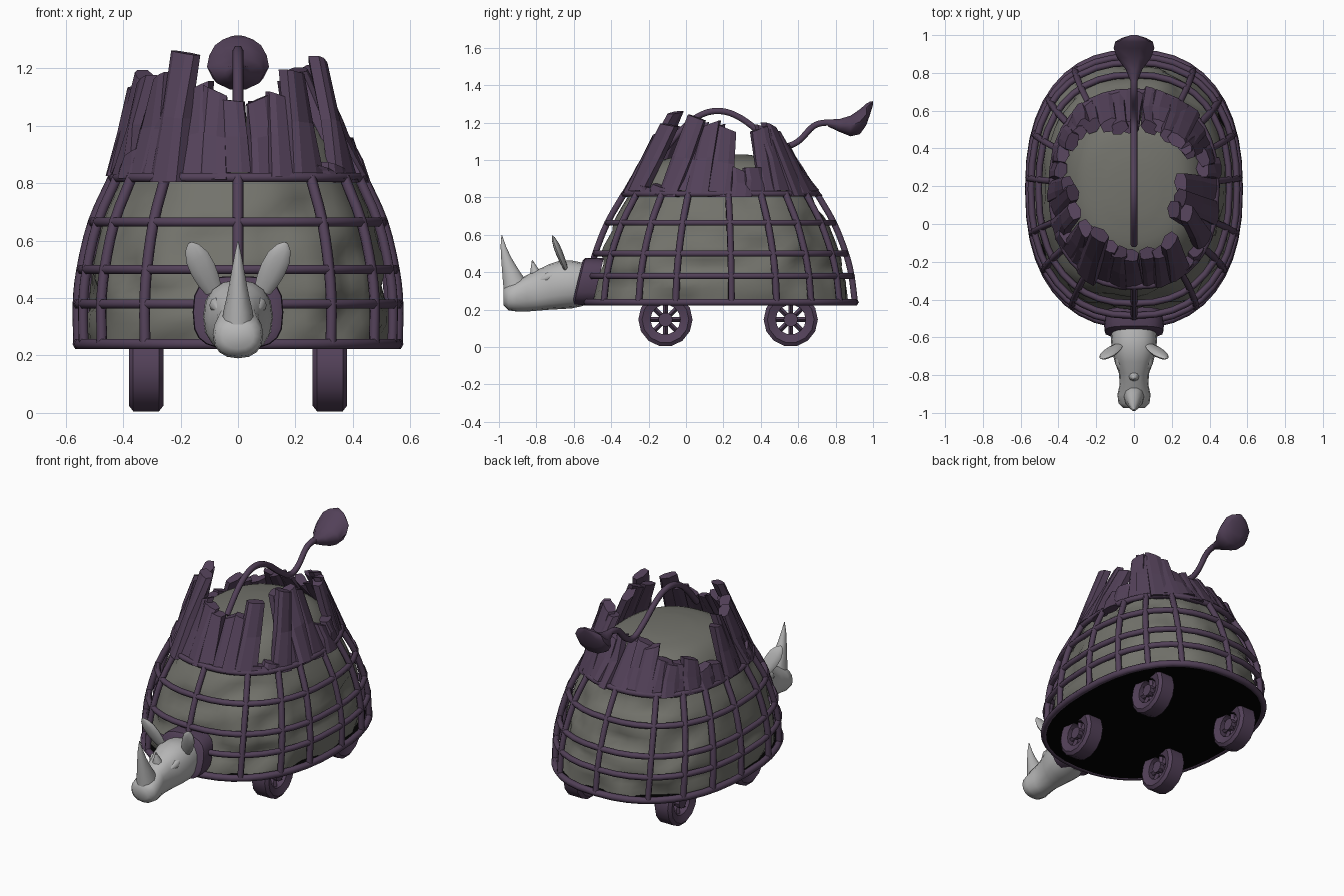
import bpy, bmesh, math, random
from mathutils import Vector, Matrix, noise

random.seed(4)
if "Cube" in bpy.data.objects:
    bpy.data.objects.remove(bpy.data.objects["Cube"], do_unlink=True)


def material(name, rgb):
    m = bpy.data.materials.new(name)
    m.use_nodes = True
    m.diffuse_color = (*rgb, 1)
    m.node_tree.nodes["Principled BSDF"].inputs["Base Color"].default_value = (*rgb, 1)
    return m


PURPLE = material("dark purple wood", (0.085, 0.052, 0.098))
CLOTH = material("grey cloth", (0.17, 0.17, 0.148))
PALE = material("pale grey", (0.47, 0.47, 0.47))
BLACK = material("black", (0, 0, 0))
X, Y, Z = Vector((1, 0, 0)), Vector((0, 1, 0)), Vector((0, 0, 1))
MID = 0.185  # y of the hull centre


def finish(name, bm, mat, smooth=None):
    bmesh.ops.recalc_face_normals(bm, faces=bm.faces)
    me = bpy.data.meshes.new(name)
    bm.to_mesh(me)
    bm.free()
    me.materials.append(mat)
    ob = bpy.data.objects.new(name, me)
    bpy.context.collection.objects.link(ob)
    if smooth:
        bpy.ops.object.select_all(action='DESELECT')
        ob.select_set(True)
        bpy.context.view_layer.objects.active = ob
        bpy.ops.object.shade_smooth_by_angle(angle=math.radians(smooth))
    return ob


def skin(bm, rings, closed=False):
    """Bridge equal point rings; cap the ends unless the loop is closed."""
    vs = [[bm.verts.new(p) for p in r] for r in rings]
    n = len(vs[0])
    for i in range(len(vs) if closed else len(vs) - 1):
        a, b = vs[i], vs[(i + 1) % len(vs)]
        for k in range(n):
            bm.faces.new((a[k], a[(k + 1) % n], b[(k + 1) % n], b[k]))
    if not closed:
        bm.faces.new(vs[0])
        bm.faces.new(vs[-1])


def loft(name, rings, mat, smooth=50):
    bm = bmesh.new()
    skin(bm, rings)
    return finish(name, bm, mat, smooth)


def oval(c, u, v, n=14, p=2.0):
    """Superellipse ring around c, spanned by half axes u and v."""
    def f(t):
        return math.copysign(abs(t) ** (2 / p), t)
    return [Vector(c) + u * f(math.cos(a)) + v * f(math.sin(a))
            for a in (2 * math.pi * k / n for k in range(n))]


def tube(name, pts, r, cyclic=False):
    cu = bpy.data.curves.new(name, 'CURVE')
    cu.dimensions = '3D'
    cu.bevel_depth, cu.bevel_resolution, cu.use_fill_caps = r, 1, True
    sp = cu.splines.new('POLY')
    sp.points.add(len(pts) - 1)
    for q, p in zip(sp.points, pts):
        q.co = (*p, 1)
    sp.use_cyclic_u = cyclic
    cu.materials.append(PURPLE)
    ob = bpy.data.objects.new(name, cu)
    bpy.context.collection.objects.link(ob)


def smooth_path(pts, steps=5):
    """Catmull-Rom points through a short path."""
    p = [Vector(q) for q in pts]
    p = [2 * p[0] - p[1]] + p + [2 * p[-1] - p[-2]]
    out = []
    for a, b, c, d in zip(p, p[1:], p[2:], p[3:]):
        for i in range(steps):
            t = i / steps
            out.append(0.5 * (2 * b + (c - a) * t + (2 * a - 5 * b + 4 * c - d) * t * t
                              + (3 * b - a - 3 * c + d) * t ** 3))
    return out + [p[-2]]


def hull_point(deg, z, rx, ry):
    """Point on the hull outline; 0 degrees is the front, 90 is +x."""
    a = math.radians(deg)
    s, c = math.sin(a), math.cos(a)
    k = 2 / 2.35
    return Vector((rx * math.copysign(abs(s) ** k, s),
                   MID - ry * math.copysign(abs(c) ** k, c), z))


# Cage: horizontal hoops and upright ribs
LEVELS = [(0.24, 0.556, 0.718), (0.38, 0.558, 0.70), (0.50, 0.545, 0.67),
          (0.665, 0.505, 0.605), (0.82, 0.435, 0.515)]
for i, lv in enumerate(LEVELS):
    tube(f"cage_hoop_{i}", [hull_point(d, *lv) for d in range(0, 360, 9)],
         0.021 if i == 0 else 0.018, True)
side = [32, 56, 74, 93, 111, 129, 150]
for i, d in enumerate([0, 180] + side + [-s for s in side]):
    tube(f"cage_rib_{i}", smooth_path([hull_point(d, *lv) for lv in LEVELS], 3), 0.019)

# Rumpled cloth shell inside the cage, closed over the top
profile = smooth_path([(z, x - 0.025, y - 0.025) for z, x, y in LEVELS]
                      + [(0.93, 0.355, 0.42), (1.0, 0.27, 0.32), (1.03, 0.12, 0.14)], 4)
rings = []
for z, rx, ry in profile:
    ring = []
    for d in range(0, 360, 6):
        p = hull_point(d, z, rx, ry)
        fold = noise.noise(Vector((p.x * 5, p.y * 5, p.z * 8)))
        s = 0.975 + 0.11 * min(fold, 0.15) if z < 0.83 else 0.985
        ring.append(Vector((p.x * s, MID + (p.y - MID) * s, z)))
    rings.append(ring)
loft("cloth_shell", rings, CLOTH, 60)

# Dark underside
loft("floor", [[hull_point(d, z, 0.555, 0.717) for d in range(0, 360, 9)]
               for z in (0.224, 0.236)], BLACK)

# Broken plank palisade: plank top height every 15 degrees from the front
TOPS = [1.10, 1.10, 1.2, 0.86, 1.22, 1.20, 1.18, 0.96, 1.17, 1.18, 1.15, 1.08,
        1.08, 1.06, 1.0, 0.97, 1.0, 0.93, 1.14, 1.17, 0.9, 1.18, 1.24, 1.13]
bm = bmesh.new()
for i in range(36):
    deg = i * 10 + random.uniform(-1.5, 1.5)
    top = TOPS[int(deg / 15 + 0.5) % 24] + random.uniform(-0.015, 0.015)
    out = random.uniform(-0.012, 0.014)
    w = random.uniform(0.052, 0.066)
    skew, tilt = random.uniform(-0.012, 0.012), random.uniform(-0.02, 0.02)
    foot = random.uniform(0.8, 0.84)
    # planks at the back and on the left side lean further in
    back = max(0, -math.cos(math.radians(deg))) ** 3
    inward = Vector((-0.09 if 65 < deg < 100 else 0, 0.045 - 0.16 * back, 0))
    rings = []
    for t in (0, 0.5, 1):
        z = foot + (top - foot) * t
        f = (z - 0.81) / 0.4
        c = hull_point(deg, z, 0.425 - 0.1 * f + out, 0.505 - 0.165 * f + out) + inward * f
        n = Vector((c.x / 0.19, (c.y - MID) / 0.26, 0)).normalized()
        n = Matrix.Rotation(random.uniform(-0.25, 0.25), 3, 'Z') @ n
        u = Vector((-n.y, n.x, 0))
        wide = w * (1 - 0.25 * t)
        rings.append([c + u * (a * wide + skew * t) + n * b * 0.025 + Z * a * tilt * t
                      for a, b in ((-1, -1), (0.1, -1.6), (1, -1), (1, 0.6),
                                   (0.4, 1), (-0.6, 1), (-1, 0.5))])
    skin(bm, rings)
finish("plank_palisade", bm, PURPLE)

# Arched spine running back into the tail, with a leaf shaped tuft
tube("spine_and_tail", smooth_path([(0, -0.11, 1.06), (0, 0.0, 1.185), (0, 0.1, 1.25),
     (0, 0.2, 1.26), (0, 0.3, 1.22), (0, 0.42, 1.13), (0, 0.52, 1.075), (0, 0.6, 1.1),
     (0, 0.68, 1.18), (0, 0.75, 1.2), (0, 0.81, 1.19)]), 0.019)
loft("tail_tuft", [oval((0, y, z), X * w, Z * h, 10) for y, z, w, h in
     [(0.76, 1.198, 0.02, 0.02), (0.82, 1.185, 0.045, 0.036), (0.88, 1.182, 0.09, 0.058),
      (0.93, 1.205, 0.108, 0.07), (0.965, 1.245, 0.1, 0.06), (0.985, 1.28, 0.065, 0.035),
      (1.0, 1.305, 0.015, 0.01)]], PURPLE)


# Spoked wheels
def wheel(name, x, y):
    bm = bmesh.new()
    section = [(-0.06, 0.125), (-0.045, 0.145), (0.045, 0.145), (0.06, 0.125),
               (0.045, 0.08), (-0.045, 0.08)]
    rings = []
    for k in range(14):
        a = 2 * math.pi * k / 14
        d = Vector((0, math.cos(a), math.sin(a)))
        rings.append([X * s + d * r for s, r in section])
    skin(bm, rings, True)
    skin(bm, [oval((s, 0, 0), Y * 0.038, Z * 0.038, 10) for s in (-0.05, 0.05)])
    for k in range(8):
        a = math.pi * k / 4
        d = Vector((0, math.cos(a), math.sin(a)))
        skin(bm, [oval(d * r, X * 0.03, d.cross(X) * 0.015, 6) for r in (0.02, 0.095)])
    finish(name, bm, PURPLE, 35).location = (x, y, 0.147)


for sx, sn in ((-1, "right"), (1, "left")):
    wheel(f"front_{sn}_wheel", sx * 0.32, -0.11)
    wheel(f"back_{sn}_wheel", sx * 0.32, 0.56)

# Collar joining the head to the hull, leaning back with the cage
lean = Z * 0.125 + Y * 0.03
loft("neck_collar", [oval((0, y, 0.35), X * w, lean * h, 20, 3) for y, w, h in
     [(-0.47, 0.15, 1), (-0.54, 0.158, 1.02), (-0.57, 0.155, 1), (-0.58, 0.135, 0.88)]],
     PURPLE, 35)

# Horned animal head: skull, horns, ears and brows
loft("head", [oval((0, y, z), X * w, Z * h, 16, 2.3) for y, z, w, h in
     [(-0.55, 0.335, 0.118, 0.115), (-0.61, 0.335, 0.122, 0.128), (-0.67, 0.333, 0.118, 0.13),
      (-0.73, 0.322, 0.102, 0.122), (-0.79, 0.305, 0.08, 0.11), (-0.85, 0.288, 0.076, 0.098),
      (-0.905, 0.272, 0.088, 0.082), (-0.95, 0.265, 0.082, 0.068), (-0.975, 0.268, 0.055, 0.045)]],
     PALE)
loft("front_horn", [oval((0, y, z), X * w, Y * d, 10) for z, y, w, d in
     [(0.27, -0.905, 0.06, 0.07), (0.35, -0.915, 0.052, 0.067), (0.41, -0.938, 0.038, 0.048),
      (0.48, -0.962, 0.025, 0.028), (0.54, -0.977, 0.014, 0.015), (0.598, -0.985, 0.002, 0.002)]], PALE)
loft("rear_horn", [oval((0, y, z), X * r, Y * r, 8) for z, y, r in
     [(0.36, -0.79, 0.045), (0.41, -0.808, 0.024), (0.465, -0.822, 0.002)]], PALE)
for s, sn in ((-1, "right"), (1, "left")):
    ear = Vector((s * 0.42, -0.35, 0.85)).normalized()
    u = ear.cross(Y).normalized()
    v = ear.cross(u)
    base = Vector((s * 0.085, -0.645, 0.425))
    loft(f"{sn}_ear", [oval(base + ear * t, u * w, v * 0.4 * w, 10) for t, w in
         [(0, 0.03), (0.04, 0.04), (0.09, 0.045), (0.14, 0.042), (0.18, 0.026), (0.2, 0.006)]], PALE)
    loft(f"{sn}_brow", [oval((s * x, y, z), X * r, Z * r, 8) for x, y, z, r in
         [(0.075, -0.70, 0.385, 0.02), (0.072, -0.74, 0.375, 0.028), (0.062, -0.785, 0.355, 0.012)]],
         PALE)
